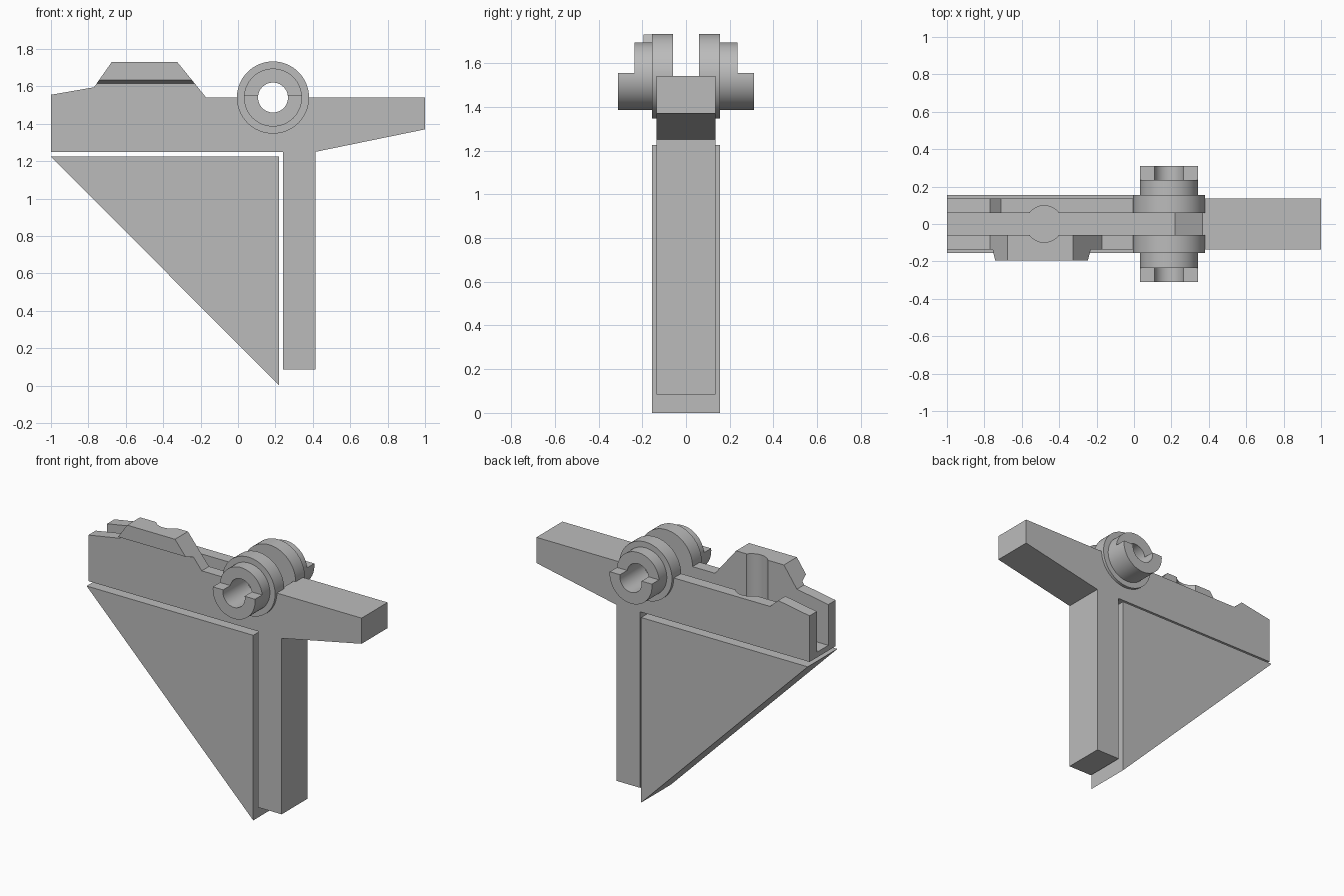
import bpy
import bmesh
import math
from mathutils import Matrix, Vector

cube = bpy.data.objects.get("Cube")
if cube:
    bpy.data.objects.remove(cube, do_unlink=True)

grey = bpy.data.materials.new("plain grey")
grey.use_nodes = True
colour = (0.5, 0.5, 0.5, 1)
grey.diffuse_color = colour
grey.node_tree.nodes["Principled BSDF"].inputs["Base Color"].default_value = colour

PIVOT = Vector((0.187, 0, 1.54))
WIDTH = 0.136      # half width of the frame
SLOT = 0.06        # half width of the slot


def finish(name, bm):
    bmesh.ops.recalc_face_normals(bm, faces=bm.faces)
    mesh = bpy.data.meshes.new(name)
    bm.to_mesh(mesh)
    bm.free()
    mesh.materials.append(grey)
    ob = bpy.data.objects.new(name, mesh)
    bpy.context.collection.objects.link(ob)
    return ob


def trim(bm, point, normal):
    """Cut away everything on the normal's side and close the cut."""
    geom = bm.verts[:] + bm.edges[:] + bm.faces[:]
    bmesh.ops.bisect_plane(bm, geom=geom, plane_co=point, plane_no=normal,
                           clear_outer=True)
    bmesh.ops.holes_fill(bm, edges=[e for e in bm.edges if e.is_boundary])


def prism(name, outline, y0, y1, cut=None):
    """Extrude an x-z outline along y."""
    bm = bmesh.new()
    face = bm.faces.new([bm.verts.new((x, y0, z)) for x, z in outline])
    ext = bmesh.ops.extrude_face_region(bm, geom=[face])
    moved = [v for v in ext["geom"] if isinstance(v, bmesh.types.BMVert)]
    bmesh.ops.translate(bm, verts=moved, vec=(0, y1 - y0, 0))
    if cut:
        trim(bm, *cut)
    return finish(name, bm)


def cylinder(name, centre, radius, depth, along_y=True, cut=None):
    bm = bmesh.new()
    matrix = Matrix.Translation(centre)
    if along_y:
        matrix = matrix @ Matrix.Rotation(math.pi / 2, 4, "X")
    bmesh.ops.create_cone(bm, cap_ends=True, segments=64, radius1=radius,
                          radius2=radius, depth=depth, matrix=matrix)
    if cut:
        trim(bm, *cut)
    return finish(name, bm)


def activate(ob):
    bpy.ops.object.select_all(action="DESELECT")
    ob.select_set(True)
    bpy.context.view_layer.objects.active = ob


def carve(ob, cutter):
    mod = ob.modifiers.new("carve", "BOOLEAN")
    mod.operation = "DIFFERENCE"
    mod.solver = "EXACT"
    mod.object = cutter
    activate(ob)
    bpy.ops.object.modifier_apply(modifier=mod.name)


# Frame with rear rail, right arm and stem
frame = prism("frame", [
    (-1, 1.25), (-1, 1.555), (-0.77, 1.595), (-0.71, 1.54), (1, 1.54),
    (1, 1.37), (0.415, 1.25), (0.415, 0.085), (0.24, 0.085), (0.24, 1.25),
], -WIDTH, WIDTH)

# Raised block on the front rail and its overhanging lip
block = prism("raised_block", [
    (-0.77, 1.595), (-0.71, 1.54), (-0.17, 1.54), (-0.325, 1.73), (-0.675, 1.73),
], -WIDTH, -SLOT)
prism("block_lip", [
    (-0.756, 1.615), (-0.231, 1.615), (-0.325, 1.73), (-0.675, 1.73),
], -0.195, -WIDTH, cut=((0, -WIDTH, 1.615), (0, -0.02, -0.06)))

# Triangular wedge below the frame
prism("wedge", [(-1, 1.225), (0.22, 1.225), (0.22, 0)], -0.155, 0.155)

# Cutters: slot with ramped end, upright round recess, pivot bore
slot = prism("slot_cutter", [
    (-1.1, 1.285), (0.22, 1.285), (0.365, 1.54), (0.365, 1.9), (-1.1, 1.9),
], -SLOT, SLOT)
recess = cylinder("recess_cutter", (-0.48, 0, 1.585), 0.098, 0.6, along_y=False)
bore = cylinder("bore_cutter", PIVOT, 0.08, 1)
cutters = (slot, recess, bore)
for cutter in cutters:
    carve(frame, cutter)
carve(block, recess)

# Pivot bosses on both sides: flange, collar and half cup
rounded = [frame, block]
for side, label in ((-1, "front"), (1, "back")):
    for part, radius, near, far, cut in (
            ("flange", 0.193, SLOT, 0.155, None),
            ("collar", 0.155, 0.155, 0.235, None),
            ("half_cup", 0.155, 0.235, 0.31, ((0, 0, 1.555), (0, 0, 1)))):
        centre = PIVOT + Vector((0, side * (near + far) / 2, 0))
        ob = cylinder(f"{label}_{part}", centre, radius, far - near, cut=cut)
        carve(ob, bore)
        rounded.append(ob)

for ob in rounded:
    activate(ob)
    bpy.ops.object.shade_smooth_by_angle(angle=math.radians(30))

for cutter in cutters:
    bpy.data.objects.remove(cutter, do_unlink=True)
